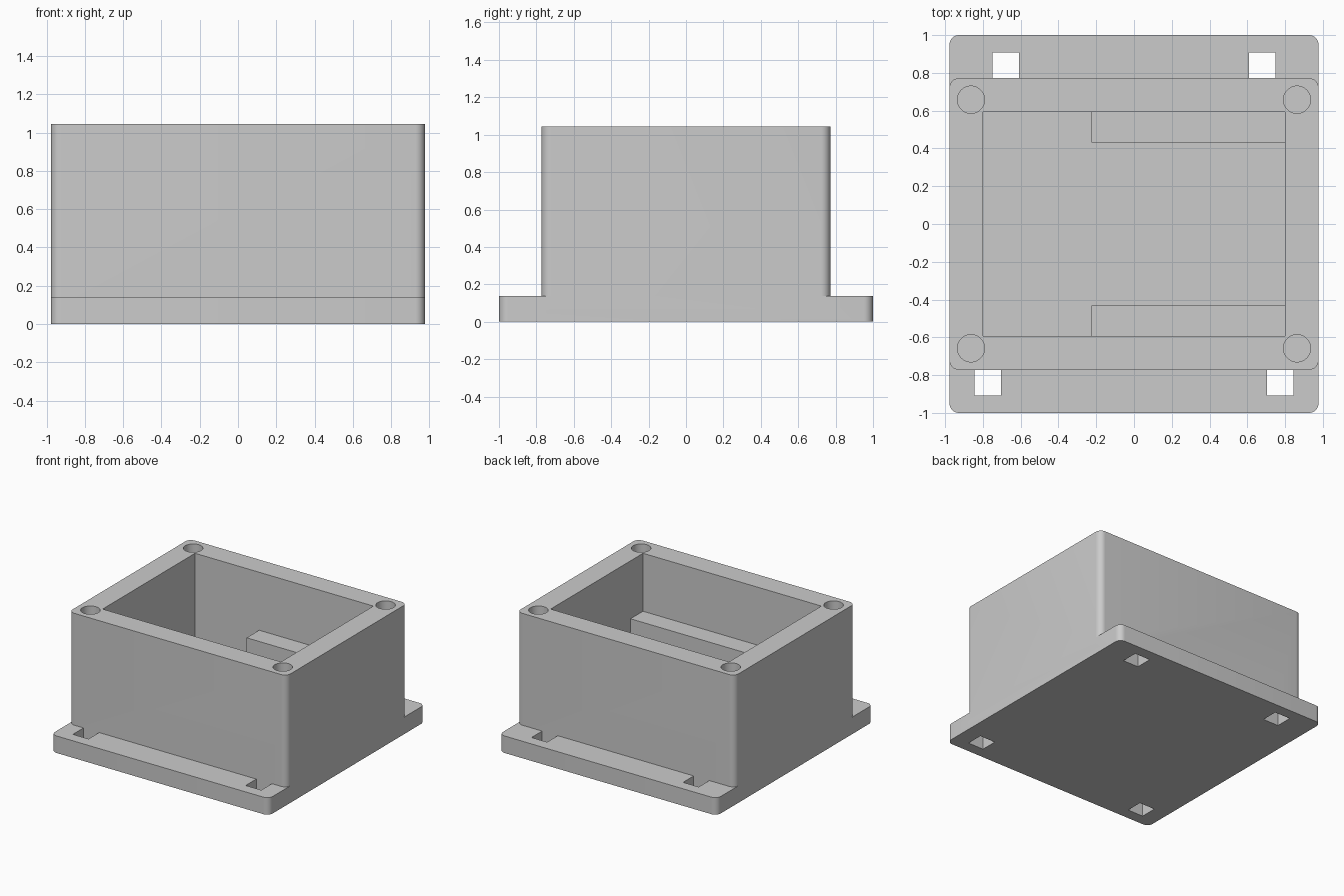
import bpy, bmesh, math
from mathutils import Matrix, Vector

if "Cube" in bpy.data.objects:
    bpy.data.objects.remove(bpy.data.objects["Cube"], do_unlink=True)

grey = bpy.data.materials.new("plain grey")
grey.use_nodes = True
colour = (0.6, 0.6, 0.6, 1)
grey.diffuse_color = colour
grey.node_tree.nodes["Principled BSDF"].inputs["Base Color"].default_value = colour

HALF_X, WALL_Y, PLATE_TOP, TOP = 0.977, 0.772, 0.138, 1.045
IN_X, IN_Y, FLOOR = 0.8, 0.592, 0.11


def rounded_outline(w, h, r, steps=8):
    """Points around a w by h rectangle with corner radius r."""
    pts = []
    for i, (sx, sy) in enumerate([(1, 1), (-1, 1), (-1, -1), (1, -1)]):
        cx, cy = sx * (w / 2 - r), sy * (h / 2 - r)
        for k in range(steps + 1):
            a = math.pi / 2 * (i + k / steps)
            pts.append((cx + r * math.cos(a), cy + r * math.sin(a)))
    return pts


def prism(name, outline, low, high, centre=(0, 0), matrix=None):
    """Extrude an outline along z, then optionally transform it."""
    bm = bmesh.new()
    verts = [bm.verts.new((x + centre[0], y + centre[1], low)) for x, y in outline]
    base = bm.faces.new(verts)
    top = bmesh.ops.extrude_face_region(bm, geom=[base])["geom"]
    moved = [v for v in top if isinstance(v, bmesh.types.BMVert)]
    bmesh.ops.translate(bm, verts=moved, vec=Vector((0, 0, high - low)))
    if matrix:
        bm.transform(matrix)
    bmesh.ops.recalc_face_normals(bm, faces=bm.faces[:])
    mesh = bpy.data.meshes.new(name)
    bm.to_mesh(mesh)
    bm.free()
    mesh.materials.append(grey)
    obj = bpy.data.objects.new(name, mesh)
    bpy.context.collection.objects.link(obj)
    return obj


def block(name, x0, x1, y0, y1, z0, z1):
    return prism(name, [(x0, y0), (x1, y0), (x1, y1), (x0, y1)], z0, z1)


def combine(target, tool, operation):
    """Apply a boolean and discard the tool."""
    mod = target.modifiers.new(operation.title(), "BOOLEAN")
    mod.operation, mod.object, mod.solver = operation, tool, "EXACT"
    select(target)
    bpy.ops.object.modifier_apply(modifier=mod.name)
    bpy.data.objects.remove(tool, do_unlink=True)


def select(obj):
    bpy.ops.object.select_all(action="DESELECT")
    obj.select_set(True)
    bpy.context.view_layer.objects.active = obj


# Base plate with strap slots beside the front and back walls
body = prism("enclosure_body", rounded_outline(2 * HALF_X, 2, 0.05), 0, PLATE_TOP)
for side, spread in ((1, 0.68), (-1, 0.775)):
    for sx in (1, -1):
        x = sx * spread
        ys = sorted((side * WALL_Y, side * 0.908))
        combine(body, block("slot_cutter", x - 0.07, x + 0.07, *ys, -0.1, 0.3), "DIFFERENCE")

# Box walls on the plate, hollowed by the cavity
walls = prism("walls", rounded_outline(2 * HALF_X, 2 * WALL_Y, 0.05), 0.05, TOP)
combine(body, walls, "UNION")
combine(body, block("cavity_cutter", -IN_X, IN_X, -IN_Y, IN_Y, FLOOR, 1.2), "DIFFERENCE")

# Blind screw holes in the rim corners
circle = [(0.072 * math.cos(a), 0.072 * math.sin(a))
          for a in (math.tau * k / 40 for k in range(40))]
for sx in (1, -1):
    for sy in (1, -1):
        hole = prism("screw_cutter", circle, 0.5, 1.2, (sx * 0.863, sy * 0.658))
        combine(body, hole, "DIFFERENCE")

# Rounded cable port through the right wall
turn = Matrix.Translation((0, 0, 0.252)) @ Matrix.Rotation(-math.pi / 2, 4, "Y")
port = prism("port_cutter", rounded_outline(0.25, 0.434, 0.09), 0.7, 1.1, matrix=turn)
combine(body, port, "DIFFERENCE")

# Support ledges inside, along the front and back walls
back = block("back_ledge", -0.225, IN_X, 0.432, IN_Y, FLOOR, 0.575)
front = block("front_ledge", -0.225, IN_X, -IN_Y, -0.432, FLOOR, 0.575)

select(body)
bpy.ops.object.shade_smooth_by_angle(angle=math.radians(30))
